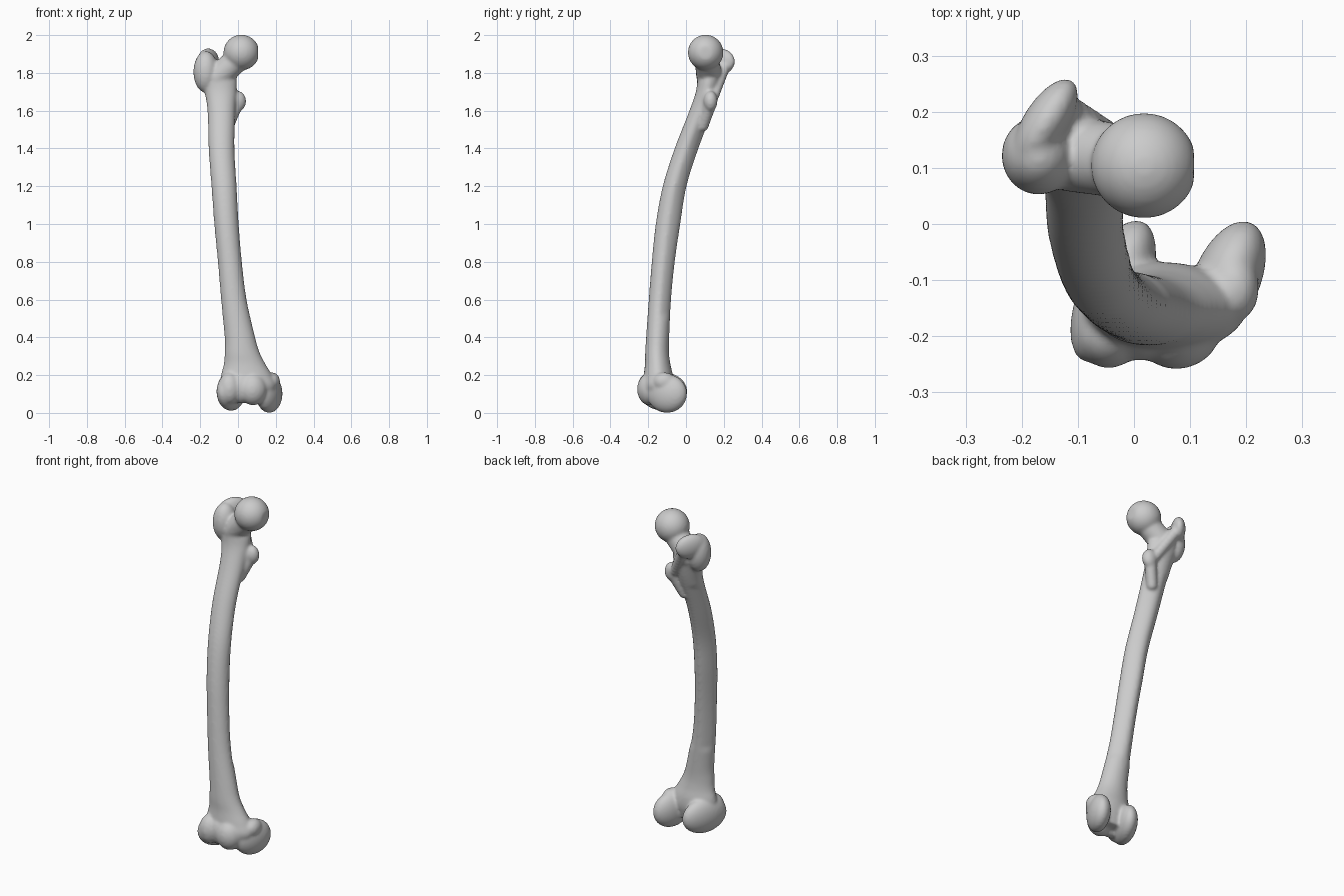
import bpy, bmesh, math
from mathutils import Vector, Matrix

cube = bpy.data.objects.get("Cube")
if cube:
    bpy.data.objects.remove(cube, do_unlink=True)

bone = bpy.data.materials.new("bone_grey")
bone.use_nodes = True
GREY = (0.6, 0.6, 0.6, 1)
bone.diffuse_color = GREY
bone.node_tree.nodes["Principled BSDF"].inputs["Base Color"].default_value = GREY

bm = bmesh.new()


def knob(center, radii, turn=0, tilt=0):
    """Ellipsoid turned about z, after tilting about x."""
    m = (Matrix.Translation(center) @ Matrix.Rotation(math.radians(turn), 4, 'Z')
         @ Matrix.Rotation(math.radians(tilt), 4, 'X')
         @ Matrix.Diagonal((*radii, 1)))
    return bmesh.ops.create_uvsphere(bm, u_segments=40, v_segments=24,
                                     radius=1, matrix=m)["verts"]


def ridge(a, b, ra, rb, steps=9):
    """Tapered round bar made of overlapping balls."""
    a, b = Vector(a), Vector(b)
    for i in range(steps):
        t = i / (steps - 1)
        r = ra + (rb - ra) * t
        knob(a.lerp(b, t), (r, r, r))


def spline(rows, steps=6):
    """Smooth curve through rows of numbers."""
    rows = [Vector(r) for r in rows]
    out = []
    for i in range(len(rows) - 1):
        p, q = rows[i], rows[i + 1]
        tp = (q - rows[max(i - 1, 0)]) / 2
        tq = (rows[min(i + 2, len(rows) - 1)] - p) / 2
        for k in range(steps):
            t = k / steps
            out.append(p * (2*t**3 - 3*t**2 + 1) + tp * (t**3 - 2*t**2 + t)
                       + q * (3*t**2 - 2*t**3) + tq * (t**3 - t**2))
    return out + [rows[-1]]


# Shaft: height, centre x, centre y, half width, half depth
SHAFT = [
    (0.07, 0.05, -0.15, 0.11, 0.06),
    (0.14, 0.055, -0.15, 0.145, 0.08),
    (0.20, 0.045, -0.147, 0.135, 0.077),
    (0.26, 0.035, -0.15, 0.11, 0.067),
    (0.32, 0.022, -0.153, 0.093, 0.063),
    (0.40, 0.01, -0.15, 0.081, 0.061),
    (0.60, -0.022, -0.138, 0.068, 0.059),
    (0.80, -0.043, -0.12, 0.064, 0.061),
    (1.00, -0.061, -0.095, 0.065, 0.065),
    (1.20, -0.074, -0.06, 0.067, 0.063),
    (1.40, -0.087, 0.003, 0.069, 0.063),
    (1.60, -0.088, 0.08, 0.074, 0.062),
    (1.70, -0.093, 0.112, 0.086, 0.06),
    (1.78, -0.11, 0.125, 0.1, 0.062),
    (1.85, -0.13, 0.13, 0.075, 0.05),
]
SIDES = 40
rings = []
for z, cx, cy, rx, ry in spline(SHAFT):
    # the back of the middle section narrows to a blunt ridge
    pinch = 0.28 if 0.5 < z < 1.6 else 0.08
    ring = []
    for k in range(SIDES):
        a = math.tau * k / SIDES
        back = max(0, math.sin(a))
        ring.append(bm.verts.new((cx + rx * math.cos(a) * (1 - pinch * back),
                                  cy + ry * math.sin(a), z)))
    rings.append(ring)
for low, high in zip(rings, rings[1:]):
    for k in range(SIDES):
        n = (k + 1) % SIDES
        bm.faces.new((low[k], low[n], high[n], high[k]))
bm.faces.new(rings[0][::-1])
bm.faces.new(rings[-1])

# Ball head with a flattened pit on its inner side
for v in knob((0.018, 0.104, 1.908), (0.095, 0.094, 0.094)):
    v.co.x = min(v.co.x, 0.107)

# Neck
ridge((-0.11, 0.125, 1.775), (0, 0.108, 1.875), 0.068, 0.066)

# Large outer knob, its curved crest and the crest running down the back
knob((-0.17, 0.122, 1.805), (0.066, 0.07, 0.11))
knob((-0.158, 0.18, 1.86), (0.04, 0.09, 0.07), turn=-32)
ridge((-0.135, 0.21, 1.85), (-0.03, 0.145, 1.67), 0.032, 0.028)

# Small inner knob
knob((0.0, 0.13, 1.65), (0.043, 0.037, 0.055))
ridge((-0.005, 0.13, 1.64), (-0.05, 0.09, 1.52), 0.034, 0.03)

# Outer and inner knuckles of the lower joint
knob((-0.037, -0.12, 0.113), (0.06, 0.136, 0.102), turn=-23)
knob((0.165, -0.1, 0.102), (0.06, 0.112, 0.102), turn=-23)
knob((0.178, -0.115, 0.165), (0.045, 0.06, 0.05))

# Grooved front surface of the lower joint
knob((-0.045, -0.195, 0.13), (0.06, 0.062, 0.085))
knob((0.08, -0.192, 0.125), (0.075, 0.066, 0.085), turn=15)
knob((0.015, -0.185, 0.135), (0.08, 0.058, 0.085))

bmesh.ops.recalc_face_normals(bm, faces=bm.faces)
mesh = bpy.data.meshes.new("thigh_bone")
bm.to_mesh(mesh)
bm.free()
mesh.materials.append(bone)
thigh_bone = bpy.data.objects.new("thigh_bone", mesh)
bpy.context.collection.objects.link(thigh_bone)

# Fuse all parts into one skin and soften the joins
fuse = thigh_bone.modifiers.new("fuse", 'REMESH')
fuse.mode = 'VOXEL'
fuse.voxel_size = 0.008
fuse.use_smooth_shade = True
soften = thigh_bone.modifiers.new("soften", 'SMOOTH')
soften.factor = 0.5
soften.iterations = 8
